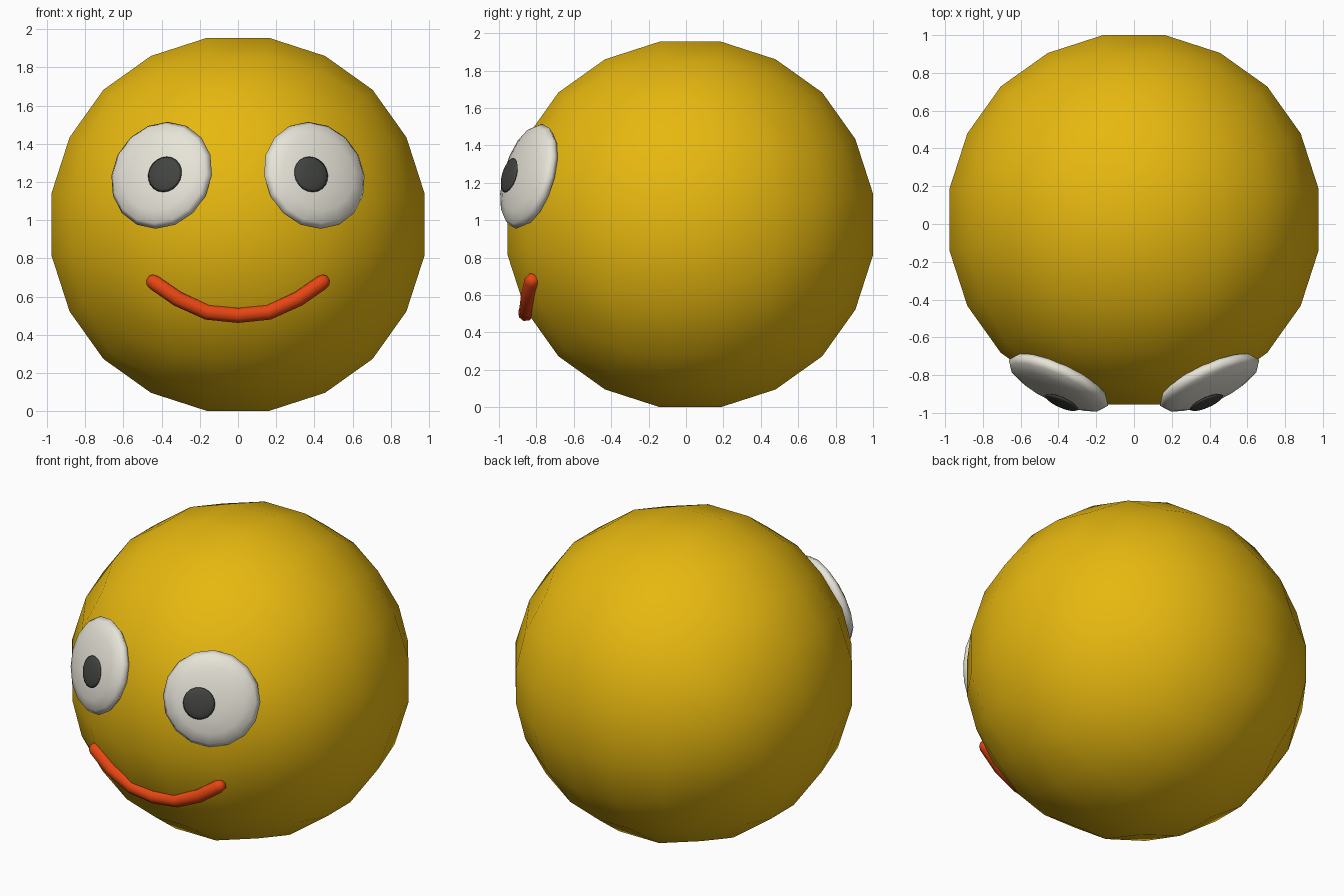
import bpy, bmesh, math
from mathutils import Vector, Matrix

if "Cube" in bpy.data.objects:
    bpy.data.objects.remove(bpy.data.objects["Cube"])

CENTRE = Vector((0, 0.023, 0.978))   # centre of the ball body
RADIUS = 1.004


def material(name, rgb):
    m = bpy.data.materials.new(name)
    m.diffuse_color = (*rgb, 1)
    m.use_nodes = True
    m.node_tree.nodes["Principled BSDF"].inputs["Base Color"].default_value = m.diffuse_color
    return m


YELLOW = material("golden_yellow", (0.80, 0.48, 0.005))
WHITE = material("warm_white", (0.80, 0.78, 0.69))
DARK = material("dark_grey", (0.055, 0.058, 0.052))
ORANGE = material("orange_red", (0.80, 0.06, 0.006))


def add_object(name, bm, mat):
    bmesh.ops.recalc_face_normals(bm, faces=bm.faces)
    for f in bm.faces:
        f.smooth = True
    me = bpy.data.meshes.new(name)
    bm.to_mesh(me)
    bm.free()
    me.materials.append(mat)
    ob = bpy.data.objects.new(name, me)
    bpy.context.collection.objects.link(ob)
    return ob


def lens(name, centre, normal, radius, depth, mat, segments, rings):
    """Flattened sphere facing along a normal."""
    bm = bmesh.new()
    bmesh.ops.create_uvsphere(bm, u_segments=segments, v_segments=rings, radius=1)
    turn = Vector(normal).to_track_quat('Z', 'Y').to_matrix().to_4x4()
    size = Matrix.Diagonal((radius, radius, depth, 1))
    bm.transform(Matrix.Translation(centre) @ turn @ size)
    return add_object(name, bm, mat)


# Body: cube with five divisions per side, rounded into a ball
bm = bmesh.new()
bmesh.ops.create_cube(bm, size=2)
bmesh.ops.subdivide_edges(bm, edges=bm.edges[:], cuts=4, use_grid_fill=True)
spread = {1: 0.165, 3: 0.517, 5: 1.0}
for v in bm.verts:
    p = Vector([math.copysign(spread[round(abs(c) * 5)], c) for c in v.co])
    v.co = CENTRE + p.normalized() * RADIUS
add_object("body", bm, YELLOW)

# Eyes and pupils, mirrored left and right
for side, s in (("left", -1), ("right", 1)):
    eye = Vector((s * 0.40, -0.84, 1.235))
    lens(side + "_eye", eye, eye - CENTRE, 0.29, 0.075, WHITE, 16, 8)
    lens(side + "_pupil", Vector((s * 0.383, -0.945, 1.24)),
         (s * 0.385, -0.885, 0.25), 0.096, 0.015, DARK, 20, 6)

# Mouth: round tube lying on the ball, with rounded ends
half = [(0.16, 0.518), (0.315, 0.588), (0.44, 0.675)]
line = [(-x, z) for x, z in reversed(half)] + [(0, 0.502)] + half
path = []
for x, z in line:
    dz = z - CENTRE.z
    path.append(Vector((x, CENTRE.y - math.sqrt(1.0 - x * x - dz * dz), z)))
TUBE, SIDES = 0.042, 8
bm = bmesh.new()
rings = []
for i, p in enumerate(path):
    along = (path[min(i + 1, len(path) - 1)] - path[max(i - 1, 0)]).normalized()
    out = p - CENTRE
    out = (out - along * out.dot(along)).normalized()
    up = along.cross(out)
    # end rings shrink into a rounded cap
    caps = [(0, 1)]
    if i == 0:
        caps = [(-0.92, 0.4), (-0.6, 0.8), (0, 1)]
    elif i == len(path) - 1:
        caps = [(0, 1), (0.6, 0.8), (0.92, 0.4)]
    for shift, scale in caps:
        ring = []
        for k in range(SIDES):
            a = 2 * math.pi * k / SIDES
            offset = out * math.cos(a) + up * math.sin(a)
            ring.append(bm.verts.new(p + along * shift * TUBE + offset * scale * TUBE))
        rings.append(ring)
for a, b in zip(rings, rings[1:]):
    for k in range(SIDES):
        n = (k + 1) % SIDES
        bm.faces.new((a[k], a[n], b[n], b[k]))
bm.faces.new(rings[0])
bm.faces.new(rings[-1])
add_object("mouth", bm, ORANGE)
